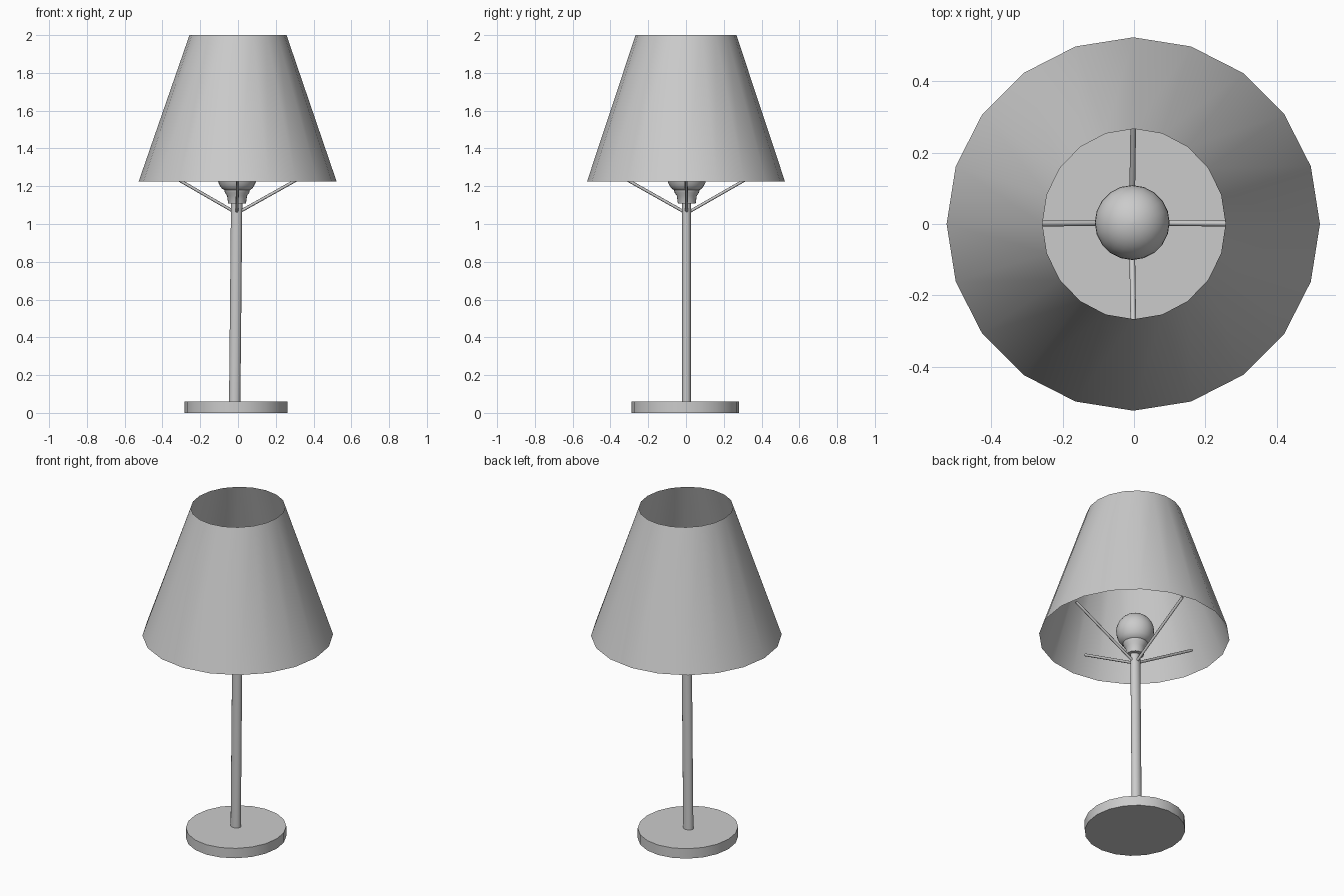
import bpy, bmesh
from math import cos, sin, pi, radians
from mathutils import Vector

if "Cube" in bpy.data.objects:
    bpy.data.objects.remove(bpy.data.objects["Cube"])


def loft(name, rings, sides, cap_start=True, cap_end=True, angle=35):
    """Bridge elliptical rings given as (cx, cy, z, rx, ry)."""
    bm = bmesh.new()
    loops = []
    for cx, cy, z, rx, ry in rings:
        loops.append([bm.verts.new((cx + rx * cos(2 * pi * i / sides),
                                    cy + ry * sin(2 * pi * i / sides), z))
                      for i in range(sides)])
    for a, b in zip(loops, loops[1:]):
        for i in range(sides):
            j = (i + 1) % sides
            bm.faces.new((a[i], a[j], b[j], b[i]))
    if cap_start:
        bm.faces.new(loops[0][::-1])
    if cap_end:
        bm.faces.new(loops[-1])
    return finish(name, bm, angle)


def finish(name, bm, angle):
    mesh = bpy.data.meshes.new(name)
    bm.to_mesh(mesh)
    bm.free()
    obj = bpy.data.objects.new(name, mesh)
    bpy.context.collection.objects.link(obj)
    bpy.ops.object.select_all(action='DESELECT')
    obj.select_set(True)
    bpy.context.view_layer.objects.active = obj
    bpy.ops.object.shade_smooth_by_angle(angle=radians(angle))
    return obj


def rod(name, start, end, radius, sides=8):
    a, b = Vector(start), Vector(end)
    bm = bmesh.new()
    bmesh.ops.create_cone(bm, cap_ends=True, segments=sides, radius1=radius,
                          radius2=radius, depth=(b - a).length)
    obj = finish(name, bm, 50)
    obj.rotation_mode = 'QUATERNION'
    obj.rotation_quaternion = (b - a).to_track_quat('Z', 'Y')
    obj.location = (a + b) / 2
    return obj


# Round foot, slightly off centre
loft("base", [(-0.01, -0.004, 0.0, 0.272, 0.284),
              (-0.01, -0.004, 0.06, 0.272, 0.284)], 20)

# Slightly leaning pole
loft("pole", [(-0.018, 0.003, 0.0, 0.03, 0.024),
              (-0.007, 0.003, 1.12, 0.03, 0.024)], 16)

# Open, single-sheet shade
loft("shade", [(-0.002, 0, 1.225, 0.524, 0.524),
               (0, 0, 2.0, 0.257, 0.267)], 20, False, False)

# Socket and neck running into a round bulb
profile = [(0.047, 1.108), (0.053, 1.15), (0.064, 1.165), (0.068, 1.18)]
profile += [(0.105 * cos(radians(t)), 1.255 + 0.105 * sin(radians(t)))
            for t in range(-40, 90, 10)]
profile.append((0.004, 1.36))
loft("bulb", [(-0.005, 0.004, z, r, r) for r, z in profile], 20)

# Four rods angled up towards the shade
for i, side in enumerate(("right", "back", "left", "front")):
    c, s = cos(i * pi / 2), sin(i * pi / 2)
    rod("shade_arm_" + side, (-0.006 + 0.02 * c, 0.003 + 0.02 * s, 1.068),
        (0.415 * c, 0.415 * s, 1.292), 0.008)
